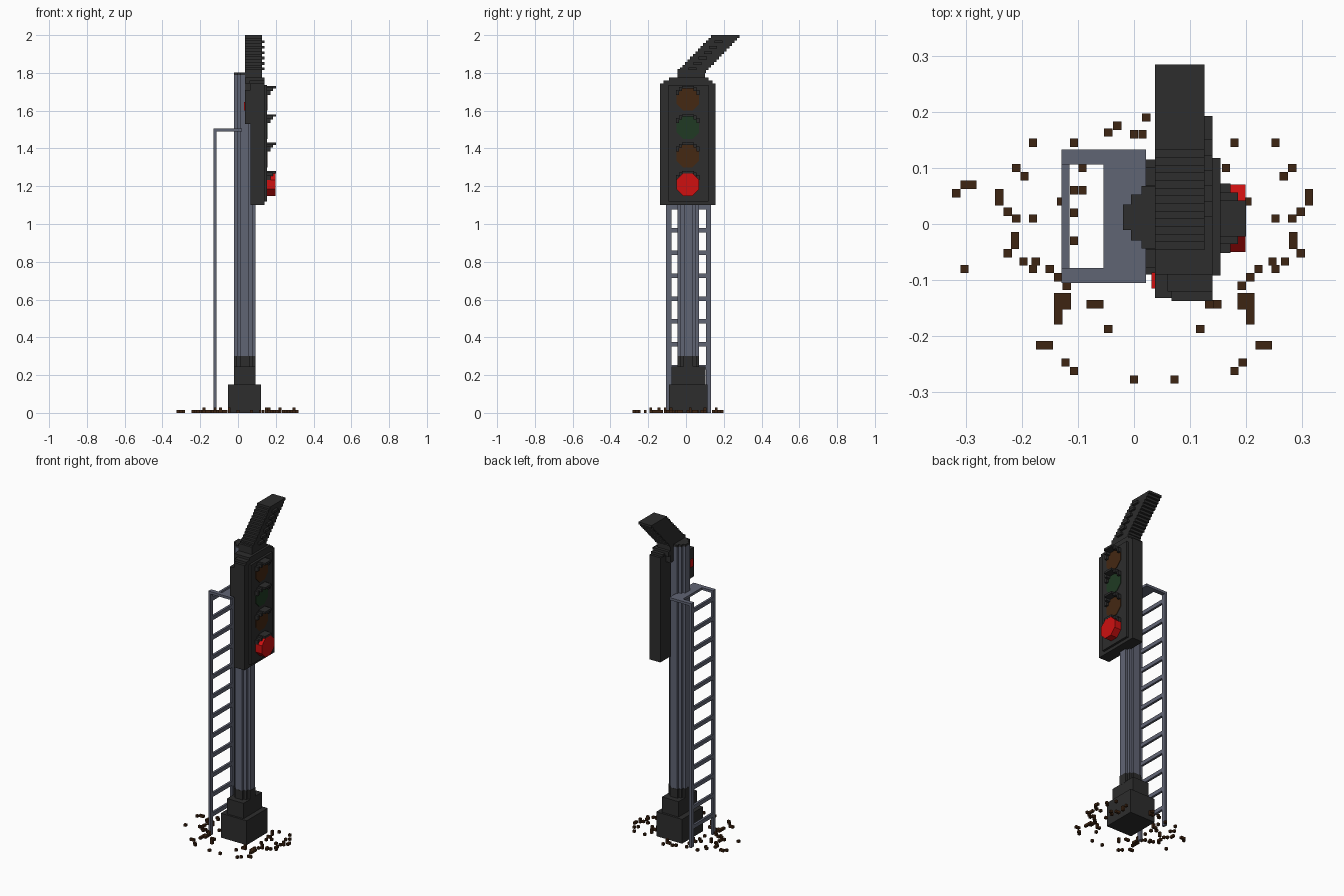
import bpy, bmesh, math
from mathutils import Matrix

if "Cube" in bpy.data.objects:
    bpy.data.objects.remove(bpy.data.objects["Cube"], do_unlink=True)

V = 0.0147            # block unit
CX, CY = 0.036, 0.012  # pole axis


def material(name, rgb):
    m = bpy.data.materials.new(name)
    m.use_nodes = True
    m.diffuse_color = (*rgb, 1)
    b = m.node_tree.nodes["Principled BSDF"]
    b.inputs["Base Color"].default_value = (*rgb, 1)
    b.inputs["Roughness"].default_value = 0.8
    return m


DARK = material("charcoal", (0.026, 0.026, 0.026))
STEEL = material("blue grey steel", (0.118, 0.128, 0.175))
RED = material("lit red", (0.62, 0.005, 0.005))
AMBER = material("unlit brown", (0.058, 0.021, 0.006))
GREEN = material("unlit green", (0.014, 0.042, 0.017))
GRAVEL = material("gravel brown", (0.048, 0.018, 0.006))


def finish(name, bm, mat):
    bmesh.ops.recalc_face_normals(bm, faces=bm.faces)
    me = bpy.data.meshes.new(name)
    bm.to_mesh(me)
    bm.free()
    me.materials.append(mat)
    ob = bpy.data.objects.new(name, me)
    bpy.context.collection.objects.link(ob)
    return ob


def boxes(name, mat, items):
    """One object from boxes given as (x0, x1, y0, y1, z0, z1)."""
    bm = bmesh.new()
    for x0, x1, y0, y1, z0, z1 in items:
        m = Matrix.Translation(((x0 + x1) / 2, (y0 + y1) / 2, (z0 + z1) / 2))
        m = m @ Matrix.Diagonal((x1 - x0, y1 - y0, z1 - z0, 1))
        bmesh.ops.create_cube(bm, size=1, matrix=m)
    return finish(name, bm, mat)


def stepped_column(name, mat, a, m, b, z0, z1):
    """Upright column with a stepped round cross-section."""
    quarter = [(a, b), (m, b), (m, m), (b, m), (b, a)]
    ring = []
    for k in range(4):
        for x, y in quarter:
            for _ in range(k):
                x, y = -y, x
            ring.append((CX + x, CY + y))
    bm = bmesh.new()
    face = bm.faces.new([bm.verts.new((x, y, z0)) for x, y in ring])
    ext = bmesh.ops.extrude_face_region(bm, geom=[face])
    top = [g for g in ext["geom"] if isinstance(g, bmesh.types.BMVert)]
    bmesh.ops.translate(bm, verts=top, vec=(0, 0, z1 - z0))
    return finish(name, bm, mat)


# Pole, cap and stepped foot
stepped_column("pole", STEEL, 0.056, 0.041, 0.023, 0.29, 1.79)
stepped_column("pole_cap", DARK, 0.056, 0.041, 0.023, 1.79, 1.803)
stepped_column("foot_collar", DARK, 0.057, 0.043, 0.026, 0.24, 0.30)
boxes("foot_block", DARK, [(-0.054, 0.122, -0.090, 0.115, 0.0, 0.15)])
boxes("foot_step", DARK, [(-0.020, 0.092, -0.078, 0.102, 0.15, 0.245)])

# Ladder: two rails, evenly spaced rungs, top platform fixed to the pole
LX0, LX1 = -0.129, -0.115
RAILS = [(-0.105, -0.078), (0.106, 0.133)]
boxes("ladder_rails", STEEL, [(LX0, LX1, a, b, 0.0, 1.505) for a, b in RAILS])
boxes("ladder_rungs", STEEL,
      [(LX0, LX1, -0.078, 0.106, 0.121 * k - 0.012, 0.121 * k + 0.012)
       for k in range(1, 13)])
boxes("ladder_arms", STEEL,
      [(LX1, 0.021, a, b, 1.49, 1.505) for a, b in RAILS])
boxes("ladder_platform", STEEL, [(-0.054, 0.021, -0.078, 0.106, 1.49, 1.505)])

# Signal head: body, raised front panel, stepped top
boxes("signal_body", DARK, [(0.067, 0.140, -0.137, 0.155, 1.10, 1.745)])
boxes("signal_panel", DARK, [(0.140, 0.154, -0.092, 0.118, 1.12, 1.735)])
boxes("signal_top", DARK, [(0.060, 0.140, -0.120, 0.140, 1.745, 1.760),
                           (0.037, 0.140, -0.090, 0.118, 1.745, 1.775)])
boxes("arm_mount", DARK, [(0.037, 0.126, -0.046, 0.100, 1.70, 1.82)])

# Small rear box with its red tell-tale
boxes("rear_box", DARK, [(0.037, 0.067, -0.132, -0.060, 1.53, 1.71)])
boxes("rear_light", RED, [(0.031, 0.037, -0.115, -0.086, 1.60, 1.645)])


def lamp(name, mat, z, x0, x1):
    """Eight-sided lens facing +x with a flat side on top."""
    bm = bmesh.new()
    r = 0.060 / math.cos(math.pi / 8)
    m = (Matrix.Translation(((x0 + x1) / 2, CY - 0.002, z))
         @ Matrix.Rotation(math.pi / 2, 4, "Y")
         @ Matrix.Rotation(math.pi / 8, 4, "Z"))
    bmesh.ops.create_cone(bm, cap_ends=True, segments=8, radius1=r, radius2=r,
                          depth=x1 - x0, matrix=m)
    finish(name, bm, mat)


# Lenses, each under a stepped hood; the lowest one is lit and stands proud
for name, mat, z, depth in (("top", AMBER, 1.66, 0.157),
                            ("upper", GREEN, 1.51, 0.157),
                            ("lower", AMBER, 1.36, 0.157),
                            ("lit", RED, 1.209, 0.199)):
    lamp(name + "_lens", mat, z, 0.145, depth)
    cy, hood = CY - 0.002, [(0.150, 0.200, CY - 0.034, CY + 0.030,
                             z + 0.058, z + 0.071)]
    for s in (-1, 1):
        for inner, outer, low, high, x1 in ((0.030, 0.046, 0.044, 0.064, 0.185),
                                            (0.046, 0.062, 0.024, 0.050, 0.172)):
            y0, y1 = sorted((cy + s * inner, cy + s * outer))
            hood.append((0.150, x1, y0, y1, z + low, z + high))
    boxes(name + "_hood", DARK, hood)

# Slanting arm made of stepped slabs, with raised blocks down its side
slabs, blocks = [], []
N = 14
for i in range(N):
    z = 1.80 + i * 0.2 / N
    y = -0.046 + i * 0.178 / (N - 1)
    slabs.append((0.037, 0.126, y, y + 0.152, z, z + 0.2 / N))
    if i % 2 and i < 12:
        blocks.append((0.126, 0.140, y + 0.045, y + 0.088, z, z + 0.2 / N))
boxes("slanted_arm", DARK, slabs)
boxes("arm_blocks", DARK, blocks)

# Gravel: scattered grains, mostly mirrored about the pole
MIRRORED = [(-.18, .145), (-.21, .1), (-.195, .085), (-.24, .055), (-.24, .04),
            (-.225, .022), (-.21, .01), (-.18, .01), (-.212, -.022),
            (-.212, -.037), (-.225, -.052), (-.197, -.067), (-.175, -.067),
            (-.18, -.08), (-.15, -.08), (-.135, -.095), (-.12, -.11),
            (-.135, -.13), (-.12, -.13), (-.135, -.145), (-.12, -.145),
            (-.135, -.16), (-.135, -.172), (-.077, -.143), (-.062, -.143),
            (-.046, -.187), (-.167, -.216), (-.152, -.216), (-.122, -.247),
            (-.107, -.262), (0, -.277), (-.107, .145), (-.092, .1),
            (-.107, .06), (-.092, .06), (-.13, .04), (-.107, .02),
            (-.107, -.03)]
SINGLE = [(-.046, .163), (-.03, .175), (0, .16), (.015, .16), (.022, .19),
          (-.317, .055), (-.302, .07), (-.288, .07), (-.302, -.08)]
grains = MIRRORED + [(2 * CX - x, y) for x, y in MIRRORED] + SINGLE
h = V / 2
boxes("gravel", GRAVEL,
      [(x - h, x + h, y - h, y + h, 0, V * (2 if i % 9 == 7 else 1))
       for i, (x, y) in enumerate(grains)])
